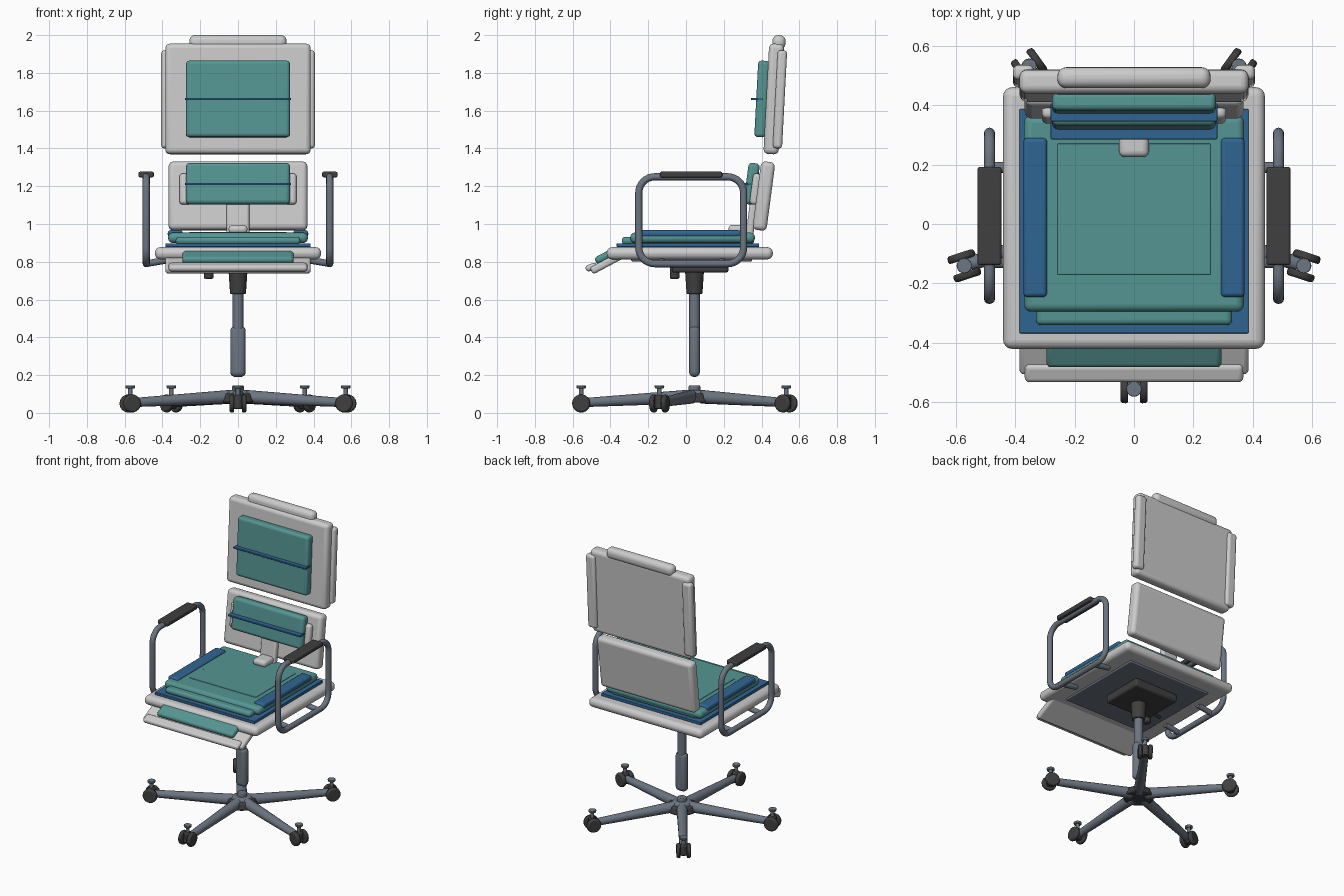
import bpy, math
from mathutils import Vector

if "Cube" in bpy.data.objects:
    bpy.data.objects.remove(bpy.data.objects["Cube"])


def mat(name, rgb):
    m = bpy.data.materials.new(name)
    m.diffuse_color = (*rgb, 1)
    m.use_nodes = True
    m.node_tree.nodes["Principled BSDF"].inputs["Base Color"].default_value = m.diffuse_color
    return m


WHITE = mat("white_shell", (0.80, 0.80, 0.80))
TEAL = mat("teal_fabric", (0.09, 0.30, 0.29))
BLUE = mat("blue_fabric", (0.03, 0.13, 0.29))
STEEL = mat("steel", (0.15, 0.18, 0.22))
DARK = mat("dark_plastic", (0.05, 0.05, 0.05))


def finish(ob, name, m, bevel=0.0, seg=4):
    ob.name = name
    ob.data.materials.append(m)
    if bevel:
        b = ob.modifiers.new("round", "BEVEL")
        b.width, b.segments, b.limit_method = bevel, seg, "ANGLE"
    bpy.ops.object.shade_smooth_by_angle(angle=math.radians(35))
    return ob


def box(name, c, s, m, bevel=0.01, tilt=0.0):
    """Rounded box: centre, size, tilt in degrees (positive leans back)."""
    bpy.ops.mesh.primitive_cube_add(size=1, location=c)
    ob = bpy.context.object
    ob.scale = s
    bpy.ops.object.transform_apply(location=False, rotation=False, scale=True)
    ob.rotation_euler.x = -math.radians(tilt)
    return finish(ob, name, m, bevel)


def tube(name, p0, p1, r0, r1, m, bevel=0.0, n=24):
    """Tapered cylinder between two points."""
    p0, p1 = Vector(p0), Vector(p1)
    d = p1 - p0
    bpy.ops.mesh.primitive_cone_add(vertices=n, radius1=r0, radius2=r1,
                                    depth=d.length, location=(p0 + p1) / 2)
    ob = bpy.context.object
    ob.rotation_euler = d.to_track_quat("Z", "Y").to_euler()
    return finish(ob, name, m, bevel, 2)


# Upper backrest
box("upper_back", (0, 0.465, 1.662), (0.77, 0.08, 0.585), WHITE, 0.025, 3)
box("upper_back_cap", (0, 0.492, 1.962), (0.515, 0.07, 0.075), WHITE, 0.03, 3)
box("upper_back_pad", (0, 0.402, 1.662), (0.55, 0.06, 0.405), TEAL, 0.018, 3)
box("upper_back_fin", (0, 0.375, 1.662), (0.56, 0.06, 0.012), BLUE, 0.003)
for s in (-1, 1):
    box("upper_back_flap", (s * 0.372, 0.497, 1.66), (0.07, 0.05, 0.52), WHITE, 0.018, 3)

# Lower backrest
box("lower_back", (0, 0.412, 1.148), (0.735, 0.075, 0.365), WHITE, 0.025, 7.5)
box("lower_pad_carrier", (0, 0.368, 1.185), (0.62, 0.045, 0.165), WHITE, 0.018, 7.5)
box("lower_back_pad", (0, 0.348, 1.213), (0.55, 0.06, 0.22), TEAL, 0.02, 7.5)
box("lower_back_fin", (0, 0.315, 1.212), (0.56, 0.06, 0.012), BLUE, 0.003)
box("back_stem", (0, 0.345, 1.01), (0.12, 0.04, 0.23), WHITE, 0.015, 7.5)
box("back_stem_foot", (0, 0.28, 0.972), (0.10, 0.11, 0.045), WHITE, 0.02)

# Seat
box("seat_shell", (0, 0.02, 0.845), (0.88, 0.88, 0.065), WHITE, 0.03)
box("seat_underside", (0, 0.03, 0.812), (0.64, 0.64, 0.02), STEEL, 0.006)
box("seat_mat", (0, 0.01, 0.888), (0.77, 0.755, 0.02), BLUE, 0.004)
box("seat_lower_cushion", (0, 0.01, 0.912), (0.66, 0.70, 0.04), TEAL, 0.018)
box("seat_cushion", (0, 0.035, 0.927), (0.74, 0.66, 0.055), TEAL, 0.025)
box("seat_center_panel", (0, 0.05, 0.954), (0.515, 0.44, 0.008), TEAL, 0.003)
for s in (-1, 1):
    box("seat_side_pad", (s * 0.332, 0.022, 0.949), (0.08, 0.535, 0.036), BLUE, 0.014)

# Front flap
box("front_flap", (0, -0.395, 0.807), (0.77, 0.24, 0.04), WHITE, 0.015, -30).rotation_euler.x = math.radians(28)
box("front_flap_roll", (0, -0.50, 0.772), (0.735, 0.065, 0.035), WHITE, 0.016).rotation_euler.x = math.radians(20)
box("front_flap_pad", (0, -0.43, 0.828), (0.59, 0.11, 0.04), TEAL, 0.018).rotation_euler.x = math.radians(28)

# Armrests: closed rounded loops with pads and brackets
def arm_loop(x):
    y0, y1, z0, z1, r = -0.25, 0.305, 0.79, 1.25, 0.085
    pts = []
    for cy, cz, a0 in ((y1 - r, z1 - r, 0), (y0 + r, z1 - r, 90),
                       (y0 + r, z0 + r, 180), (y1 - r, z0 + r, 270)):
        for i in range(9):
            a = math.radians(a0 + i * 11.25)
            pts.append((x, cy + r * math.cos(a), cz + r * math.sin(a)))
    cu = bpy.data.curves.new("armrest_loop", "CURVE")
    cu.dimensions = "3D"
    cu.bevel_depth, cu.bevel_resolution = 0.019, 4
    sp = cu.splines.new("POLY")
    sp.points.add(len(pts) - 1)
    for p, co in zip(sp.points, pts):
        p.co = (*co, 1)
    sp.use_cyclic_u = True
    cu.materials.append(STEEL)
    bpy.context.collection.objects.link(bpy.data.objects.new("armrest_loop", cu))


for s in (-1, 1):
    arm_loop(s * 0.486)
    box("armrest_pad", (s * 0.486, 0.027, 1.262), (0.08, 0.33, 0.03), DARK, 0.008)
    for y in (-0.13, 0.19):
        tube("armrest_bracket", (s * 0.486, y, 0.79), (s * 0.37, y, 0.81), 0.018, 0.018, STEEL)

# Tilt mechanism and column
CY = 0.045
box("mechanism", (0, 0.075, 0.772), (0.34, 0.30, 0.06), DARK, 0.015)
tube("lever_rod", (-0.08, 0.0, 0.77), (-0.26, -0.06, 0.79), 0.01, 0.01, DARK)
tube("tilt_knob", (-0.155, -0.06, 0.71), (-0.155, -0.06, 0.80), 0.026, 0.026, DARK, 0.008)
tube("column_collar", (0, CY, 0.63), (0, CY, 0.75), 0.042, 0.05, DARK, 0.005)
tube("column", (0, CY, 0.215), (0, CY, 0.66), 0.029, 0.029, STEEL)
box("column_sleeve", (0, CY, 0.325), (0.082, 0.058, 0.27), STEEL, 0.027)

# Five-star base
tube("hub", (0, CY, 0.055), (0, CY, 0.105), 0.10, 0.085, DARK, 0.01)
tube("hub_step", (0, CY, 0.10), (0, CY, 0.122), 0.07, 0.055, STEEL, 0.005)
tube("hub_socket", (0, CY, 0.115), (0, CY, 0.145), 0.032, 0.03, STEEL, 0.005)
for i in range(5):
    a = math.radians(-90 + 72 * i)
    d = Vector((math.cos(a), math.sin(a), 0))
    t = Vector((-d.y, d.x, 0))
    up = Vector((0, 0, 1))
    o = Vector((0, CY, 0))
    tube("base_leg", o + d * 0.05 + up * 0.085, o + d * 0.58 + up * 0.055, 0.036, 0.024, STEEL, 0, 16)
    c = o + d * 0.6 + up * 0.05
    tube("caster_axle", c - t * 0.045, c + t * 0.045, 0.014, 0.014, DARK)
    for s in (-1, 1):
        tube("caster_wheel", c + t * s * 0.02, c + t * s * 0.046, 0.049, 0.046, DARK, 0.008)
    tube("caster_housing", c - up * 0.03, c + up * 0.045, 0.026, 0.024, DARK, 0.008)
    tube("caster_stem", c, c + up * 0.085, 0.012, 0.012, STEEL)
    tube("caster_stem_cap", c + up * 0.08, c + up * 0.095, 0.024, 0.026, STEEL, 0.003)
